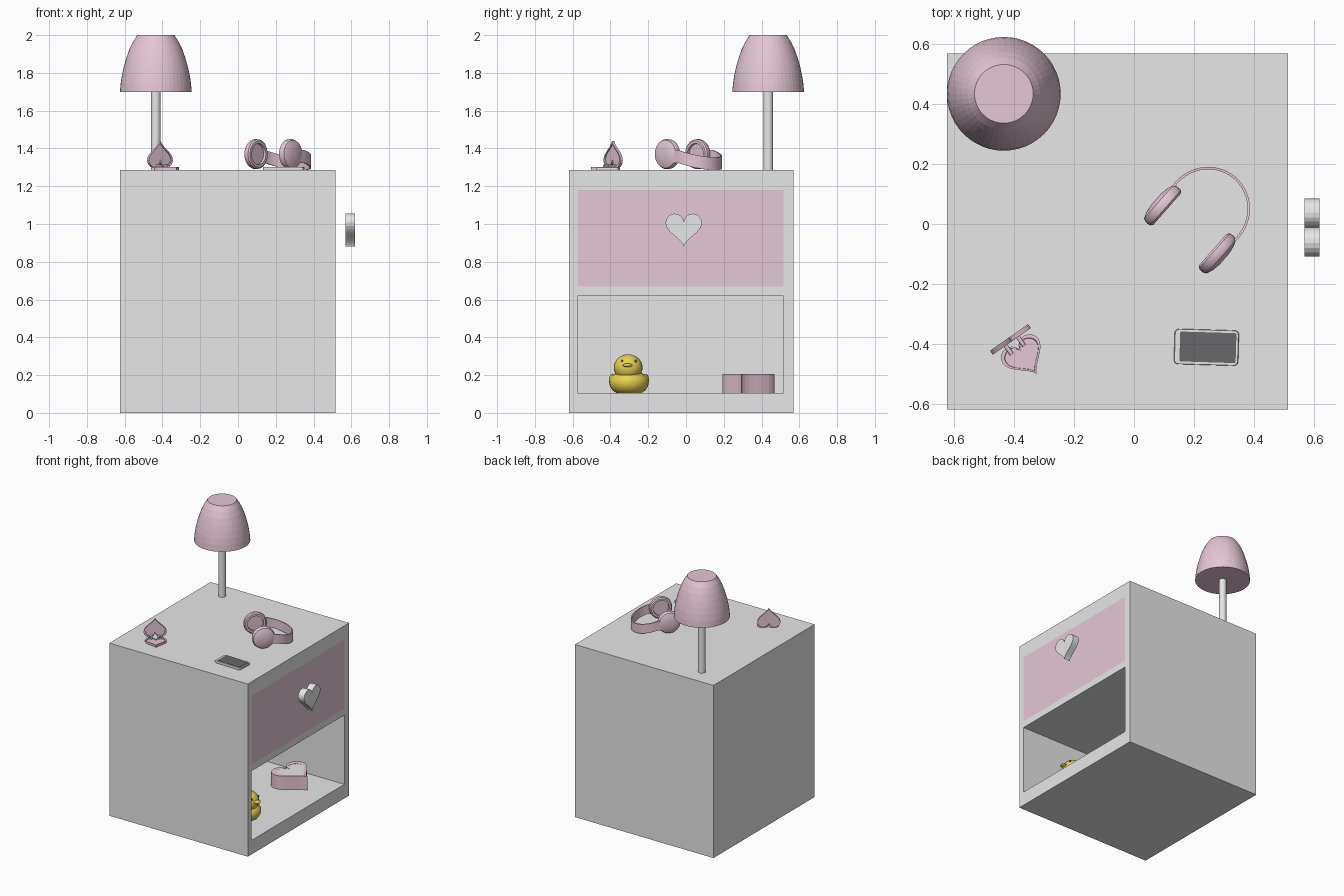
import bpy, bmesh
from math import sin, cos, pi, radians
from mathutils import Matrix, Vector

if "Cube" in bpy.data.objects:
    bpy.data.objects.remove(bpy.data.objects["Cube"])


def material(name, rgb):
    m = bpy.data.materials.new(name)
    m.use_nodes = True
    m.diffuse_color = (*rgb, 1)
    m.node_tree.nodes["Principled BSDF"].inputs["Base Color"].default_value = (*rgb, 1)
    return m


GREY = material("light_grey", (0.8, 0.8, 0.8))
PINK = material("pale_pink", (0.78, 0.57, 0.67))
YELLOW = material("duck_yellow", (0.8, 0.64, 0.08))
DARK = material("dark_screen", (0.14, 0.14, 0.145))
UP, Y = Vector((0, 0, 1)), Vector((0, 1, 0))


def finish(bm, name, mats, smooth=False):
    bmesh.ops.recalc_face_normals(bm, faces=bm.faces)
    me = bpy.data.meshes.new(name)
    bm.to_mesh(me)
    bm.free()
    ob = bpy.data.objects.new(name, me)
    bpy.context.collection.objects.link(ob)
    for m in mats:
        me.materials.append(m)
    if smooth:
        bpy.context.view_layer.objects.active = ob
        bpy.ops.object.select_all(action='DESELECT')
        ob.select_set(True)
        bpy.ops.object.shade_smooth_by_angle(angle=radians(40))
    return ob


def frame(loc, z=UP, y=Y):
    """Matrix with local z and y along the given directions."""
    z, y = Vector(z).normalized(), Vector(y).normalized()
    m = Matrix((y.cross(z), y, z)).transposed().to_4x4()
    m.translation = loc
    return m


def circle(n):
    return [(cos(2 * pi * i / n), sin(2 * pi * i / n)) for i in range(n)]


def heart(width, n=40):
    """Heart outline, tip along -y, centred on its bounds."""
    k, pts = width / 32, []
    for i in range(n):
        t = 2 * pi * i / n
        y = 13 * cos(t) - 5 * cos(2 * t) - 2 * cos(3 * t) - cos(4 * t)
        pts.append((k * 16 * sin(t) ** 3, k * (y + 2.5)))
    return pts


def rounded_rect(w, h, r):
    pts = []
    for i, (sx, sy) in enumerate([(1, 1), (-1, 1), (-1, -1), (1, -1)]):
        for j in range(5):
            a = (i + j / 4) * pi / 2
            pts.append((sx * (w / 2 - r) + r * cos(a), sy * (h / 2 - r) + r * sin(a)))
    return pts


def loft(name, outline, rings, matrix, mats, smooth=False):
    """Stack scaled copies of an outline; a second material colours the end cap."""
    bm = bmesh.new()
    loops = [[bm.verts.new(matrix @ Vector((s * x, s * y, z))) for x, y in outline]
             for s, z in rings]
    n = len(outline)
    for a, b in zip(loops, loops[1:]):
        for i in range(n):
            j = (i + 1) % n
            bm.faces.new((a[i], a[j], b[j], b[i]))
    bm.faces.new(loops[0][::-1])
    bm.faces.new(loops[-1]).material_index = len(mats) - 1
    return finish(bm, name, mats, smooth)


def ball(name, loc, radii, mat, tilt=0):
    bm = bmesh.new()
    m = Matrix.Translation(loc) @ Matrix.Rotation(tilt, 4, 'Y') @ Matrix.Diagonal((*radii, 1))
    bmesh.ops.create_uvsphere(bm, u_segments=24, v_segments=14, radius=1, matrix=m)
    return finish(bm, name, [mat], True)


# Cabinet: sliced box with a recessed shelf and a flush drawer front
TOP, FRONT = 1.285, 0.515
bm = bmesh.new()
bmesh.ops.create_cube(bm, size=1, matrix=Matrix.Translation((-0.055, -0.025, TOP / 2))
                      @ Matrix.Diagonal((1.14, 1.19, TOP, 1)))
cuts = [((0, y, 0), (0, 1, 0)) for y in (-0.575, 0.515)]
cuts += [((0, 0, z), (0, 0, 1)) for z in (0.105, 0.62, 0.67, 1.18)]
for co, no in cuts:
    bmesh.ops.bisect_plane(bm, geom=bm.verts[:] + bm.edges[:] + bm.faces[:],
                           plane_co=co, plane_no=no)
bm.normal_update()
shelf = None
for f in bm.faces:
    c = f.calc_center_median()
    if f.normal.x > 0.9 and -0.575 < c.y < 0.515:
        if 0.67 < c.z < 1.18:
            f.material_index = 1
        elif 0.105 < c.z < 0.62:
            shelf = f
ext = bmesh.ops.extrude_discrete_faces(bm, faces=[shelf])
bmesh.ops.translate(bm, verts=ext["faces"][0].verts, vec=(-1.09, 0, 0))
bmesh.ops.dissolve_limit(bm, angle_limit=0.01, verts=bm.verts, edges=bm.edges,
                         delimit={'MATERIAL'})
finish(bm, "cabinet", [GREY, PINK])

# Heart knob in front of the drawer
loft("drawer_knob", heart(0.193), [(1, 0), (1, 0.05)],
     frame((0.57, -0.012, 0.968), (1, 0, 0), UP), [GREY])

# Lamp
lamp = frame((-0.435, 0.435, 0))
loft("lamp_pole", circle(24), [(0.026, TOP), (0.026, 1.71)], lamp, [GREY], True)
loft("lamp_shade", circle(48),
     [(0.19, 1.70), (0.186, 1.745), (0.179, 1.79), (0.169, 1.835), (0.156, 1.88),
      (0.14, 1.925), (0.121, 1.965), (0.098, 2.0)], lamp, [PINK])

# Headphones: two cups facing each other and a tilted band
mid = Vector((0.187, -0.018, 1.37))
across = Vector((0.75, -0.66, 0)).normalized()
ahead = Vector((0.66, 0.75, 0)).normalized()
for name, s in (("right_ear_cup", -1), ("left_ear_cup", 1)):
    loft(name, circle(32),
         [(0.054, -0.010), (0.056, -0.024), (0.07, -0.024), (0.078, -0.017), (0.08, 0),
          (0.074, 0.013), (0.055, 0.021), (0.025, 0.026)],
         frame(mid + across * s * 0.126, across * s, UP), [PINK], True)

bm = bmesh.new()
path = [(-1, -0.03)] + [(-cos(pi * i / 24), 0.14 * sin(pi * i / 24)) for i in range(25)] + [(1, -0.03)]
prev = None
for side, fwd in path:
    centre = mid + ahead * 0.088 + UP * (-0.012 - 0.28 * max(fwd, 0))
    offset = across * side * 0.137 + ahead * fwd
    ring = [bm.verts.new(centre + offset * k + UP * h)
            for k, h in ((0.97, -0.034), (1.03, -0.034), (1.03, 0.034), (0.97, 0.034))]
    if prev:
        for i in range(4):
            j = (i + 1) % 4
            bm.faces.new((prev[i], prev[j], ring[j], ring[i]))
    else:
        bm.faces.new(ring)
    prev = ring
bm.faces.new(prev)
finish(bm, "headphone_band", [PINK], True)

# Phone
turn = (0.03, 1, 0)
loft("phone_body", rounded_rect(0.215, 0.118, 0.014), [(0.98, 0), (1, 0.004), (1, 0.013), (0.98, 0.016)],
     frame((0.242, -0.412, TOP), UP, turn), [GREY])
loft("phone_screen", rounded_rect(0.188, 0.1, 0.005), [(1, 0), (1, 0.003)],
     frame((0.247, -0.412, TOP + 0.015), UP, turn), [DARK])

# Open heart compact: base, upright lid and two hinge pins
n = Vector((0.575, -0.82, 0)).normalized()
along = n.cross(UP)
dish = [(1, 0), (1, 0.016), (0.86, 0.016), (0.84, 0.011)]
loft("compact_base", heart(0.145), dish, frame((-0.362, -0.449, TOP), UP, -n), [PINK])
lid = Vector((-0.414, -0.384, 1.369))
loft("compact_lid", heart(0.155), dish, frame(lid - n * 0.006, n, -UP), [PINK])
for name, s in (("right_hinge_pin", -1), ("left_hinge_pin", 1)):
    loft(name, circle(12), [(0.007, 0), (0.007, 0.045)],
         frame(lid + along * s * 0.025 - UP * 0.062, n, UP), [PINK], True)

# Heart box on the shelf
loft("heart_box", heart(0.28), [(1, 0), (1, 0.1), (0.76, 0.1), (0.76, 0.099)],
     frame((0.243, 0.32, 0.105), UP, (-1, 0.2, 0)), [PINK, GREY])

# Toy duck on the shelf, facing +x
dx, dy = 0.275, -0.302
loft("duck_body", circle(28),
     [(0.065, 0), (0.088, 0.015), (0.101, 0.037), (0.105, 0.058), (0.1, 0.08),
      (0.08, 0.1), (0.05, 0.112)], frame((dx, dy, 0.105)), [YELLOW], True)
ball("duck_tail", (dx - 0.1, dy, 0.195), (0.045, 0.04, 0.022), YELLOW, radians(35))
ball("duck_head", (dx + 0.025, dy - 0.004, 0.24), (0.073, 0.076, 0.07), YELLOW)
ball("duck_beak", (dx + 0.1, dy - 0.008, 0.252), (0.022, 0.026, 0.01), YELLOW)
for side, s in (("right", -1), ("left", 1)):
    ball(side + "_duck_wing", (dx - 0.02, dy + s * 0.088, 0.175), (0.055, 0.018, 0.03), YELLOW, radians(15))
    ball(side + "_duck_eye", (dx + 0.08, dy + s * 0.036, 0.275), (0.006, 0.006, 0.007), DARK)
